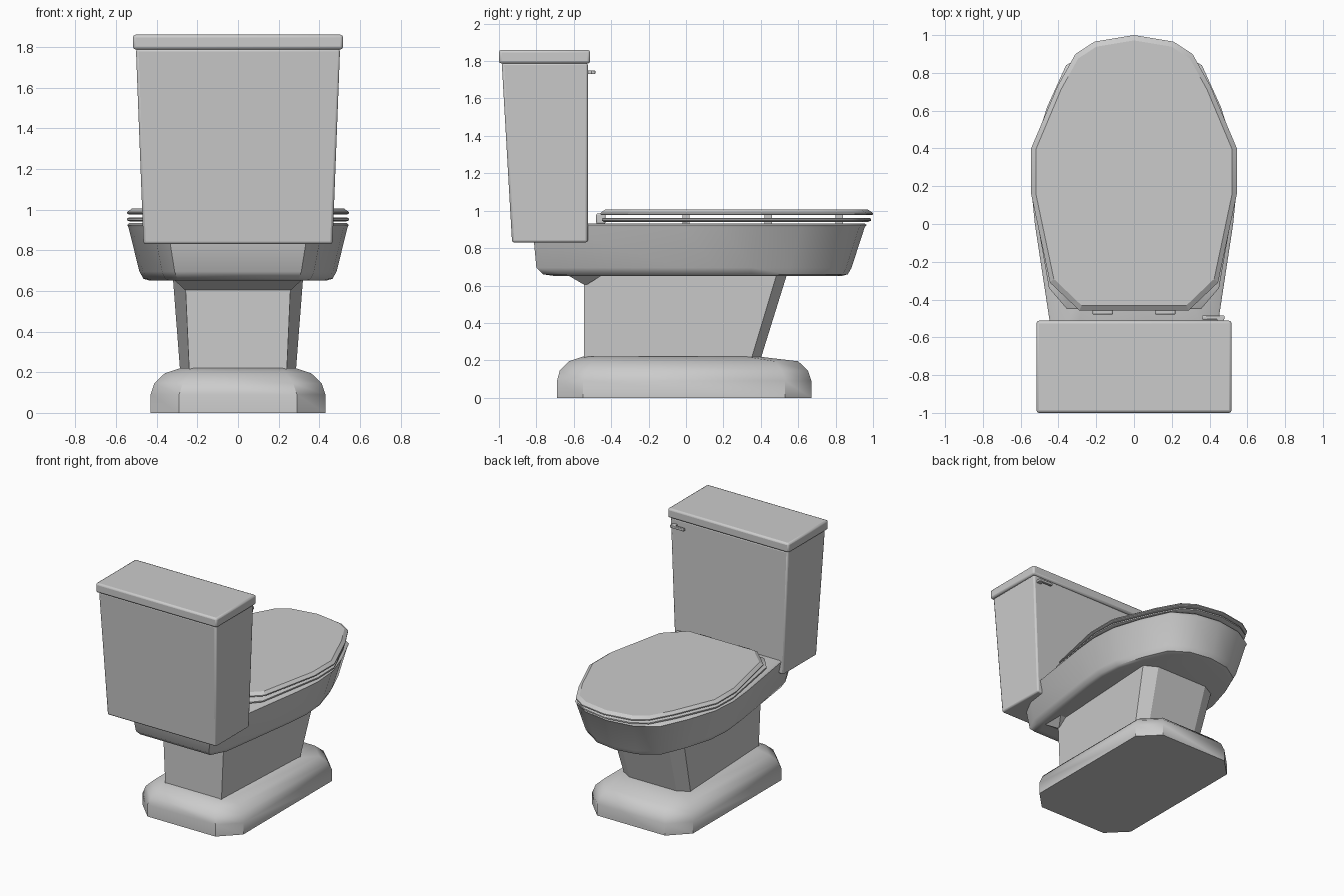
import bpy, bmesh

if "Cube" in bpy.data.objects:
    bpy.data.objects.remove(bpy.data.objects["Cube"])

def finish(name, bm, bevel=0, angle=0.6):
    bmesh.ops.recalc_face_normals(bm, faces=bm.faces)
    me = bpy.data.meshes.new(name)
    bm.to_mesh(me)
    bm.free()
    ob = bpy.data.objects.new(name, me)
    bpy.context.collection.objects.link(ob)
    if bevel:
        m = ob.modifiers.new("bevel", 'BEVEL')
        m.width, m.segments = bevel, 2
    bpy.ops.object.select_all(action='DESELECT')
    ob.select_set(True)
    bpy.context.view_layer.objects.active = ob
    bpy.ops.object.shade_smooth_by_angle(angle=angle)
    return ob

def loft(name, rings, closed=False, **kw):
    """Skin stacked outlines [(points, z), ...]; closed joins last ring to first."""
    bm = bmesh.new()
    vs = [[bm.verts.new((x, y, z)) for x, y in pts] for pts, z in rings]
    n = len(vs[0])
    for a, b in list(zip(vs, vs[1:])) + ([(vs[-1], vs[0])] if closed else []):
        for i in range(n):
            j = (i + 1) % n
            bm.faces.new((a[i], a[j], b[j], b[i]))
    if not closed:
        bm.faces.new(vs[0])
        bm.faces.new(vs[-1])
    return finish(name, bm, **kw)

def mirrored(half):
    """Complete a right-hand outline, listed from front tip to rear."""
    return half + [(-x, y) for x, y in reversed(half) if x > 0]

def fit(pts, x, y0, y1):
    """Rescale an outline to half-width x and the range y0..y1."""
    mx = max(p[0] for p in pts)
    a, b = min(p[1] for p in pts), max(p[1] for p in pts)
    return [(px * x / mx, y0 + (py - a) / (b - a) * (y1 - y0)) for px, py in pts]

def rect(x, y0, y1):
    return [(x, y0), (x, y1), (-x, y1), (-x, y0)]

def octagon(x, y0, y1, c):
    return mirrored([(x - c, y1), (x, y1 - c), (x, y0 + c), (x - c, y0)])

def box(name, x0, x1, y0, y1, z0, z1, **kw):
    pts = [(x0, y0), (x1, y0), (x1, y1), (x0, y1)]
    return loft(name, [(pts, z0), (pts, z1)], **kw)

# Foot with rounded shoulder
loft("base", [(octagon(.43, -.69, .67, .14), 0),
              (octagon(.43, -.69, .67, .14), .09),
              (octagon(.412, -.675, .652, .14), .145),
              (octagon(.36, -.625, .60, .125), .195),
              (octagon(.285, -.55, .39, .07), .22)], angle=.75)

# Pedestal and the small flare behind it
loft("pedestal", [(mirrored([(.20, .40), (.285, .35), (.24, -.545)]), .21),
                  (mirrored([(.22, .54), (.32, .485), (.26, -.545)]), .66)], angle=.3)
loft("pedestal_flare", [(rect(.262, -.546, -.53), .605),
                        (rect(.32, -.64, -.44), .66)], angle=.3)

# Bowl, outside then down into the cavity
rim = mirrored([(0, .965), (.2, .935), (.36, .84), (.46, .62), (.53, .4),
                (.545, .2), (.525, 0), (.42, -.69), (.35, -.82)])
opening = mirrored([(0, .82), (.14, .79), (.26, .7), (.34, .55), (.38, .4),
                    (.39, .2), (.37, 0), (.24, -.25), (.1, -.32)])
loft("bowl", [(fit(rim, .44, -.71, .835), .652),
              (fit(rim, .465, -.765, .865), .66),
              (fit(rim, .485, -.8, .885), .695),
              (fit(rim, .538, -.82, .955), .91),
              (rim, .924),
              (fit(rim, .535, -.81, .955), .933),
              (opening, .933),
              (fit(opening, .34, -.26, .74), .8),
              (fit(opening, .2, -.1, .5), .69)], angle=.75)

# Seat ring
seat = mirrored([(0, .99), (.2, .955), (.305, .89), (.405, .71), (.54, .4),
                 (.545, .2), (.45, -.34), (.355, -.45), (.1, -.45)])
loft("seat", [(fit(seat, .53, -.44, .975), .941), (seat, .947), (seat, .957),
              (fit(seat, .535, -.445, .98), .962),
              (opening, .962), (opening, .941)], closed=True)

# Seat lid
lid = mirrored([(0, 1.0), (.21, .965), (.31, .9), (.405, .73), (.545, .4),
                (.545, .16), (.445, -.31), (.29, -.457)])
loft("seat_lid", [(fit(lid, .535, -.45, .99), .976), (lid, .98), (lid, .988),
                  (fit(lid, .52, -.432, .972), 1.006)], angle=.3)

# Bumpers under lid and seat, and hinges
for s, side in ((1, "right"), (-1, "left")):
    for i, (x, y) in enumerate(((.45, 0), (.45, .44), (.27, .82))):
        for z in (.93, .96):
            box(f"bumper_{side}_{i}", s * x - .015, s * x + .015,
                y - .02, y + .02, z, z + .018)
    box(f"hinge_{side}", s * .165 - .055, s * .165 + .055, -.48, -.43, .93, .985,
        bevel=.008)

# Tank, tank lid and flush handle
loft("tank", [(rect(.465, -.93, -.525), .83), (rect(.502, -.985, -.525), 1.79)],
     bevel=.012)
loft("tank_lid", [(rect(.517, -1, -.512), 1.787), (rect(.517, -1, -.512), 1.86)],
     bevel=.014)
box("flush_handle", .36, .48, -.505, -.485, 1.73, 1.75, bevel=.004)
box("handle_stem", .44, .475, -.53, -.5, 1.73, 1.75)
